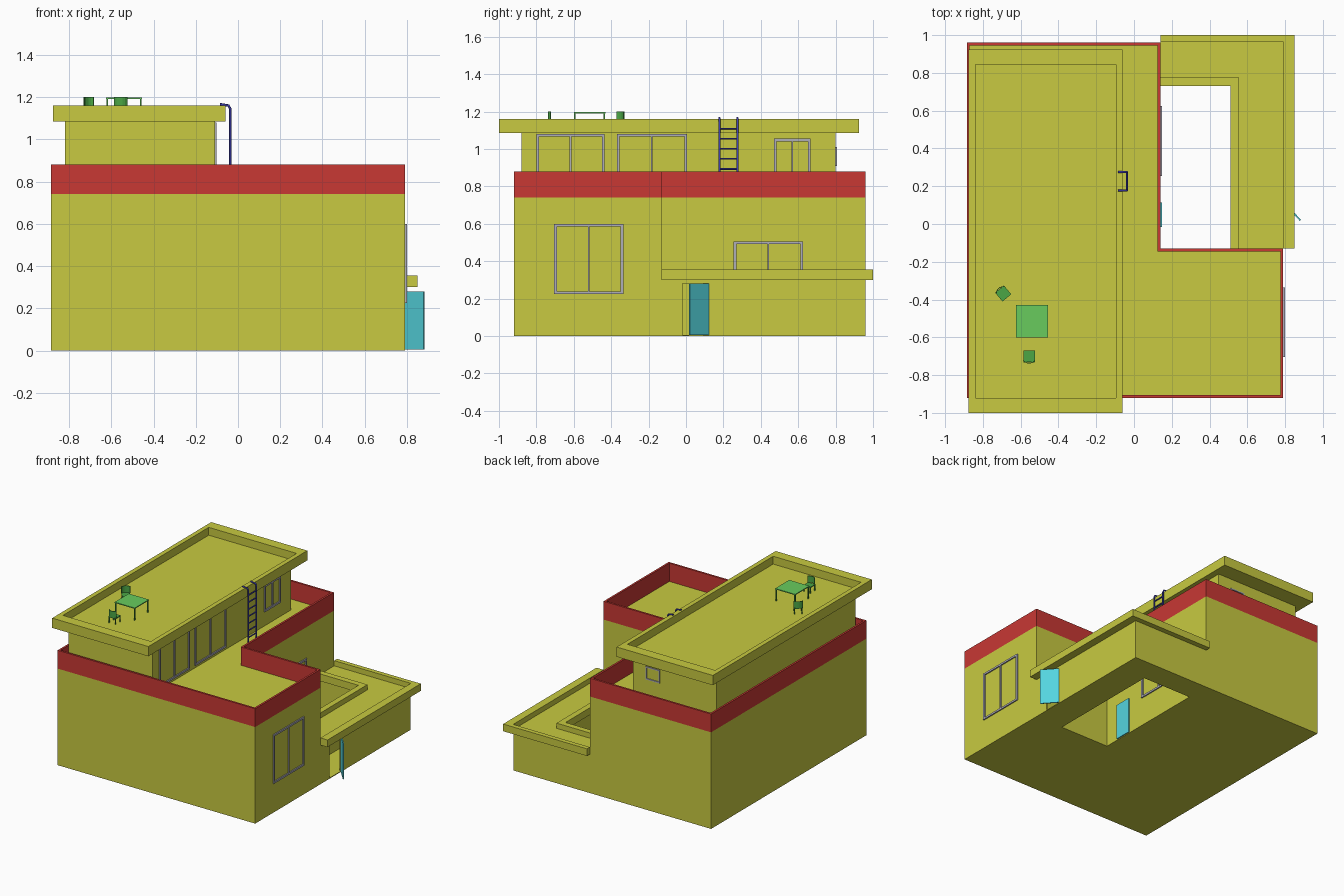
import bpy, bmesh, math
from mathutils import Matrix, Vector

if "Cube" in bpy.data.objects:
    bpy.data.objects.remove(bpy.data.objects["Cube"])


def material(name, r, g, b):
    m = bpy.data.materials.new(name)
    m.use_nodes = True
    m.diffuse_color = (r, g, b, 1)
    m.node_tree.nodes["Principled BSDF"].inputs["Base Color"].default_value = (r, g, b, 1)
    return m


YELLOW = material("wall yellow", .58, .59, .052)
RED = material("parapet red", .58, .04, .034)
CYAN = material("door cyan", .09, .66, .73)
GREY = material("frame grey", .43, .43, .50)
BLUE = material("ladder blue", .05, .05, .48)
GREEN = material("table green", .14, .60, .11)
DARK_GREEN = material("chair green", .07, .38, .06)


def finish(name, bm, mat):
    bmesh.ops.recalc_face_normals(bm, faces=bm.faces)
    mesh = bpy.data.meshes.new(name)
    bm.to_mesh(mesh)
    bm.free()
    mesh.materials.append(mat)
    ob = bpy.data.objects.new(name, mesh)
    bpy.context.collection.objects.link(ob)
    return ob


def add_box(bm, x0, x1, y0, y1, z0, z1):
    mid = Vector((x0 + x1, y0 + y1, z0 + z1)) / 2
    size = Matrix.Diagonal((x1 - x0, y1 - y0, z1 - z0, 1))
    bmesh.ops.create_cube(bm, size=1, matrix=Matrix.Translation(mid) @ size)


def boxes(name, mat, *parts):
    bm = bmesh.new()
    for p in parts:
        add_box(bm, *p)
    return finish(name, bm, mat)


def add_prism(bm, outline, z0, z1):
    base = bm.faces.new([bm.verts.new((x, y, z0)) for x, y in outline])
    top = bmesh.ops.extrude_face_region(bm, geom=[base], use_keep_orig=True)
    verts = [v for v in top["geom"] if isinstance(v, bmesh.types.BMVert)]
    bmesh.ops.translate(bm, verts=verts, vec=(0, 0, z1 - z0))


# Main L-shaped storey
L, R, F, B = -.885, .79, -.92, .96
CX, CY = .14, -.13
DECK, TOP = .74, .88
bm = bmesh.new()
add_prism(bm, [(L, F), (R, F), (R, CY), (CX, CY), (CX, B), (L, B)], 0, DECK)
finish("main_storey", bm, YELLOW)

# Red parapet around the terrace
t = .015
boxes("terrace_parapet", RED,
      (L, R, F, F + t, DECK, TOP), (R - t, R, F, CY, DECK, TOP),
      (CX - t, R, CY - t, CY, DECK, TOP), (CX - t, CX, CY, B, DECK, TOP),
      (L, CX, B - t, B, DECK, TOP), (L, L + t, F, B, DECK, TOP))

# Upper storey and its tray roof
boxes("upper_storey", YELLOW, (-.82, -.11, -.88, .80, DECK, 1.085))
x0, x1, y0, y1, z0, z1 = -.875, -.06, -1, .925, 1.085, 1.16
ROOF = 1.10
boxes("upper_roof", YELLOW, (x0, x1, y0, y1, z0, ROOF),
      (x0, x0 + .035, y0, y1, ROOF, z1), (x1 - .035, x1, y0, y1, ROOF, z1),
      (x0, x1, y0, y0 + .08, ROOF, z1), (x0, x1, y1 - .08, y1, ROOF, z1))

# Low wing around the open courtyard, with a doorway
IX, IY, LOW = .555, .775, .30
boxes("low_wing_walls", YELLOW,
      (R - t, R, CY, -.02, 0, LOW), (R - t, R, .12, B, 0, LOW),
      (R - t, R, -.02, .12, .28, LOW), (CX, R, B - t, B, 0, LOW),
      (IX, IX + t, CY, IY, 0, LOW), (CX, IX + t, IY, IY + t, 0, LOW))
boxes("low_wing_floor", YELLOW,
      (IX, R, CY, B, 0, .006), (CX, IX, IY, B, 0, .006))
OX, OY, EX, EY, SLAB, RIM = .51, .73, .85, 1.0, .315, .355
boxes("low_wing_roof", YELLOW,
      (OX, EX, CY, EY, LOW, SLAB), (CX, OX, OY, EY, LOW, SLAB),
      (R, EX, CY, EY, SLAB, RIM), (CX, EX, .965, EY, SLAB, RIM),
      (OX, IX, CY, IY, SLAB, RIM), (CX, IX, OY, IY, SLAB, RIM))

# Doors: one standing open, one closed on the courtyard
open_door = boxes("open_door", CYAN, (0, .135, -.004, .004, .005, .28))
open_door.location = (R, .12, 0)
open_door.rotation_euler.z = math.atan2(-.1, .09)
boxes("courtyard_door", CYAN, (CX, CX + .008, -.015, .115, .005, .28))


# Window frames standing on walls that face +x
def window(name, x, ya, yb, za, zb, w=.014, d=.009):
    ym = (ya + yb) / 2
    return boxes(name, GREY,
                 (x, x + d, ya, yb, za, za + w), (x, x + d, ya, yb, zb - w, zb),
                 (x, x + d, ya, ya + w, za, zb), (x, x + d, yb - w, yb, za, zb),
                 (x, x + d, ym - w / 3, ym + w / 3, za, zb))


window("ground_window", R, -.705, -.335, .225, .60)
window("courtyard_window", CX, .255, .625, .22, .505)
window("terrace_window_front", -.11, -.80, -.435, .76, 1.08)
window("terrace_window_middle", -.11, -.37, .005, .76, 1.08)
window("terrace_window_back", -.11, .47, .665, .85, 1.055)
w = .009
boxes("back_window", GREY,
      (-.34, -.22, .80, .807, .91, .91 + w), (-.34, -.22, .80, .807, 1.01 - w, 1.01),
      (-.34, -.34 + w, .80, .807, .91, 1.01), (-.22 - w, -.22, .80, .807, .91, 1.01))


# Ladder: hooked rails with straight rungs
def tube(name, points, radius):
    cu = bpy.data.curves.new(name, "CURVE")
    cu.dimensions = "3D"
    cu.bevel_depth = radius
    cu.bevel_resolution = 1
    cu.use_fill_caps = True
    sp = cu.splines.new("POLY")
    sp.points.add(len(points) - 1)
    for p, co in zip(sp.points, points):
        p.co = (*co, 1)
    cu.materials.append(BLUE)
    ob = bpy.data.objects.new(name, cu)
    bpy.context.collection.objects.link(ob)


for side, y in (("front", .178), ("back", .275)):
    tube("ladder_rail_" + side, [(-.037, y, DECK), (-.037, y, 1.145), (-.045, y, 1.16),
                                 (-.085, y, 1.166)], .006)
for i in range(7):
    z = .785 + i * .054
    tube("ladder_rung_%d" % (i + 1), [(-.037, .178, z), (-.037, .275, z)], .005)

# Roof table
boxes("table_top", GREEN, (-.625, -.455, -.60, -.43, 1.19, 1.197))
boxes("table_legs", DARK_GREEN, *[
    (x - .004, x + .004, y - .004, y + .004, ROOF, 1.19)
    for x in (-.619, -.461) for y in (-.594, -.436)])


# Chairs with a curved back, facing +y before they are turned
def chair(name, x, y, turn):
    bm = bmesh.new()
    add_box(bm, -.03, .03, -.026, .034, .042, .049)
    for sx in (-.026, .026):
        for sy in (-.024, .03):
            add_box(bm, sx - .003, sx + .003, sy - .003, sy + .003, 0, .042)
    angles = [math.radians(a) for a in range(-140, -39, 20)]
    arc = [[(r * math.cos(a), .008 + r * math.sin(a)) for a in angles] for r in (.038, .042)]
    add_prism(bm, arc[0] + arc[1][::-1], .049, .10)
    ob = finish(name, bm, DARK_GREEN)
    ob.location = (x, y, ROOF)
    ob.rotation_euler.z = turn


chair("front_chair", -.555, -.705, 0)
chair("side_chair", -.695, -.365, math.radians(-140))
